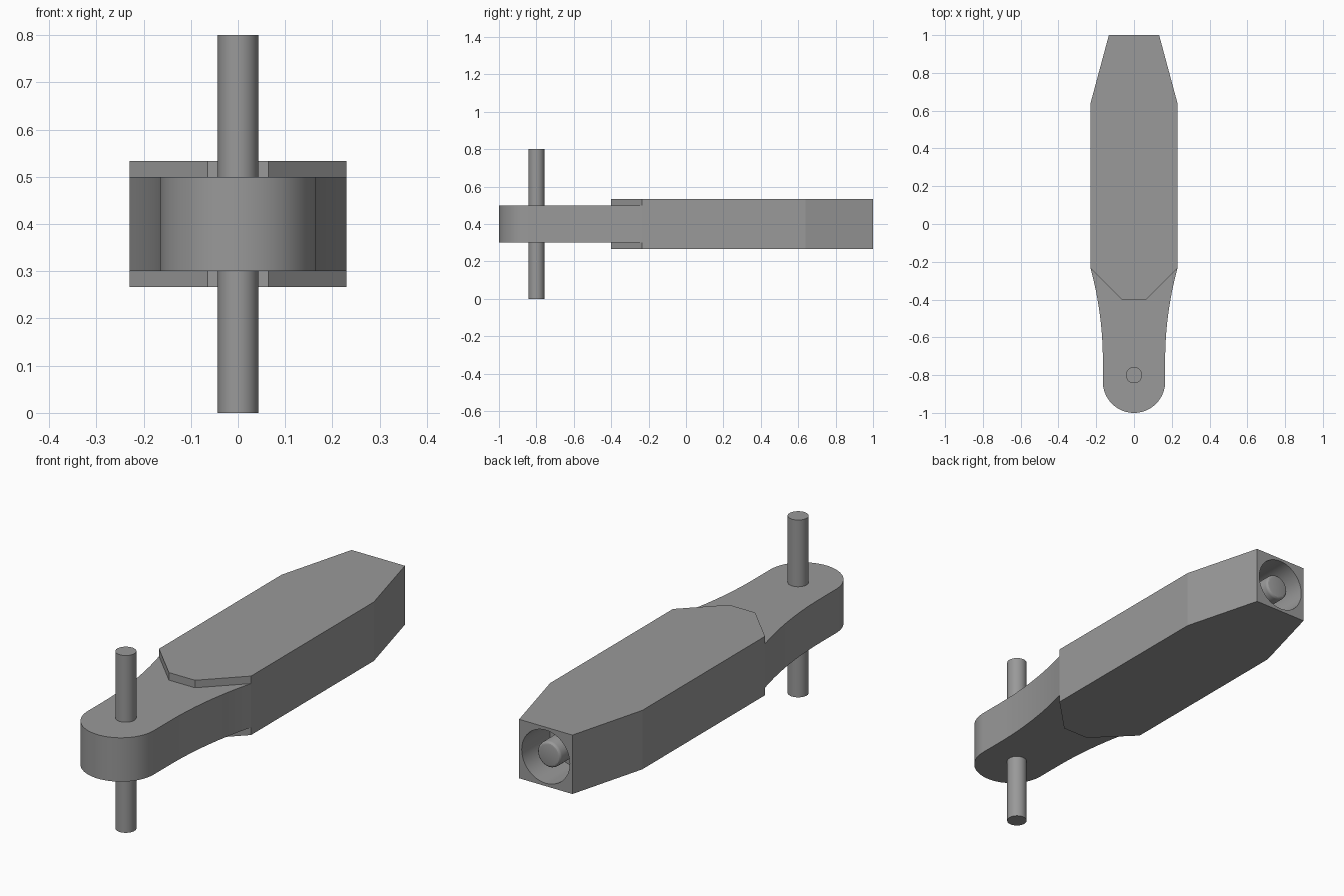
import bpy, bmesh, math
from mathutils import Matrix

if "Cube" in bpy.data.objects:
    bpy.data.objects.remove(bpy.data.objects["Cube"])

grey = bpy.data.materials.new("mid grey")
grey.diffuse_color = (0.32, 0.32, 0.32, 1)
grey.use_nodes = True
grey.node_tree.nodes["Principled BSDF"].inputs["Base Color"].default_value = grey.diffuse_color


def finish(bm, name, smooth=True):
    bmesh.ops.recalc_face_normals(bm, faces=bm.faces)
    mesh = bpy.data.meshes.new(name)
    bm.to_mesh(mesh)
    bm.free()
    mesh.materials.append(grey)
    ob = bpy.data.objects.new(name, mesh)
    bpy.context.collection.objects.link(ob)
    bpy.ops.object.select_all(action='DESELECT')
    ob.select_set(True)
    bpy.context.view_layer.objects.active = ob
    if smooth:
        bpy.ops.object.shade_smooth_by_angle(angle=math.radians(30))
    return ob


def slab(name, half, z0, z1, smooth=True):
    """Extrude a plan outline given by its right half, mirrored in x."""
    outline = half + [(-x, y) for x, y in reversed(half) if x > 1e-5]
    bm = bmesh.new()
    base = bm.faces.new([bm.verts.new((x, y, z0)) for x, y in outline])
    ext = bmesh.ops.extrude_face_region(bm, geom=[base])
    top = [v for v in ext["geom"] if isinstance(v, bmesh.types.BMVert)]
    bmesh.ops.translate(bm, verts=top, vec=(0, 0, z1 - z0))
    return finish(bm, name, smooth)


def rod(name, radius, start, end, axis, bevel=0.0):
    """Cylinder along z or y between two points on that axis."""
    bm = bmesh.new()
    rot = Matrix.Rotation(math.radians(-90), 4, 'X') if axis == 'y' else Matrix()
    mid = [(a + b) / 2 for a, b in zip(start, end)]
    length = sum(abs(a - b) for a, b in zip(start, end))
    bmesh.ops.create_cone(bm, cap_ends=True, segments=48, radius1=radius,
                          radius2=radius, depth=length,
                          matrix=Matrix.Translation(mid) @ rot)
    if bevel:
        tip = [e for e in bm.edges if all(abs(v.co.y - end[1]) < 1e-4 for v in e.verts)]
        bmesh.ops.bevel(bm, geom=tip, offset=bevel, segments=3, profile=0.5,
                        affect='EDGES')
    return finish(bm, name)


# Handle body: long prism with tapered ends
body = slab("handle_body",
            [(0.065, -0.40), (0.23, -0.235), (0.23, 0.64), (0.133, 1.0)],
            0.267, 0.533, smooth=False)

# Round socket in the back end
cutter = rod("socket_cutter", 0.12, (0, 0.80, 0.4), (0, 1.1, 0.4), 'y')
bpy.context.view_layer.objects.active = body
cut = body.modifiers.new("socket", 'BOOLEAN')
cut.operation, cut.solver, cut.object = 'DIFFERENCE', 'EXACT', cutter
bpy.ops.object.modifier_apply(modifier=cut.name)
bpy.data.objects.remove(cutter)
body.select_set(True)
bpy.ops.object.shade_smooth_by_angle(angle=math.radians(14))

# Contact pin inside the socket
rod("socket_pin", 0.058, (0, 0.79, 0.4), (0, 0.98, 0.4), 'y', bevel=0.013)

# Arm: rounded nose, then sides flaring outward in a gentle arc
r, n = 0.165, 20
nose = [(r * math.sin(a), -0.835 - r * math.cos(a))
        for a in (math.pi / 2 * i / n for i in range(n + 1))]
R = (0.065 ** 2 + 0.485 ** 2) / (2 * 0.065)
flare = [(r + R - math.sqrt(R * R - d * d), -0.72 + d)
         for d in (0.485 * i / 14 for i in range(15))]
slab("arm", nose + flare, 0.301, 0.499)

# Upright shaft through the arm
rod("shaft", 0.043, (0, -0.8, 0), (0, -0.8, 0.8), 'z')
